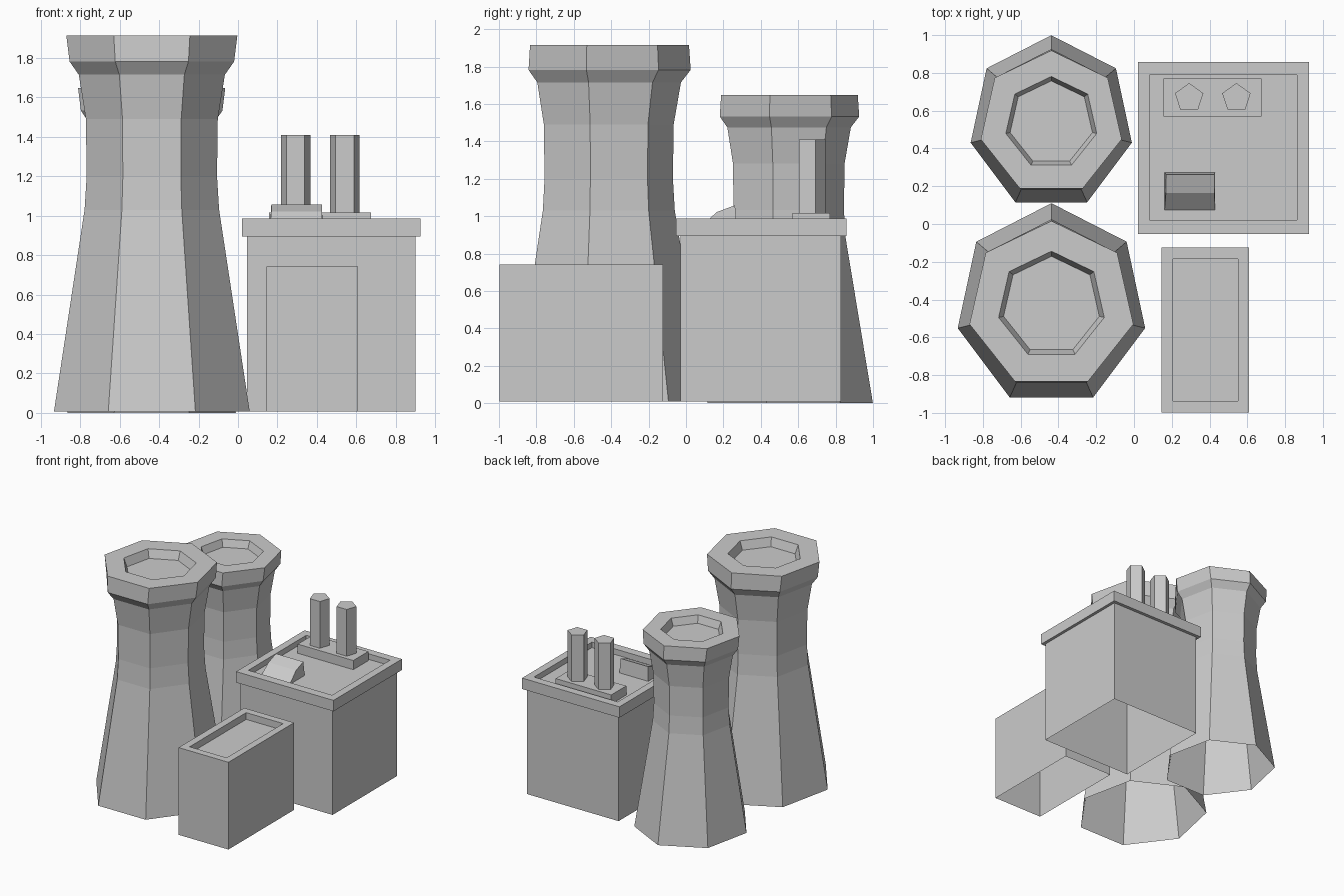
import bpy, bmesh
from math import sin, cos, pi

if "Cube" in bpy.data.objects:
    bpy.data.objects.remove(bpy.data.objects["Cube"])


def make(name, bm):
    bmesh.ops.recalc_face_normals(bm, faces=bm.faces)
    me = bpy.data.meshes.new(name)
    bm.to_mesh(me)
    bm.free()
    ob = bpy.data.objects.new(name, me)
    bpy.context.collection.objects.link(ob)
    return ob


def loft(name, rings):
    """Skin a stack of rings; the last is capped, the underside stays open."""
    bm = bmesh.new()
    loops = [[bm.verts.new(p) for p in r] for r in rings]
    n = len(loops[0])
    for a, b in zip(loops, loops[1:]):
        for i in range(n):
            j = (i + 1) % n
            bm.faces.new((a[i], a[j], b[j], b[i]))
    bm.faces.new(loops[-1])
    return make(name, bm)


def ngon(n, cx, cy, rx, ry, z):
    return [(cx + rx * cos(pi / 2 + 2 * pi * i / n),
             cy + ry * sin(pi / 2 + 2 * pi * i / n), z) for i in range(n)]


def rect(x0, x1, y0, y1, z):
    return [(x0, y0, z), (x1, y0, z), (x1, y1, z), (x0, y1, z)]


# Cooling towers: (rx, ry, z) profile ending in the recessed top
TOWER = [(.509, .541, 0), (.35, .371, 1.03), (.339, .361, 1.2),
         (.343, .365, 1.49), (.38, .404, 1.715), (.428, .456, 1.782),
         (.445, .447, 1.915), (.287, .287, 1.915), (.26, .26, 1.845)]


def tower(name, cx, cy, s, z0):
    loft(name, [ngon(7, cx, cy, rx * s, ry * s, max(z0, z * s))
                for rx, ry, z in TOWER])


tower("front_cooling_tower", -.437, -.431, 1.0, .008)
tower("back_cooling_tower", -.438, .534, .86, 0)

# Main building with overhanging parapet and sunken roof
loft("main_building", [
    rect(.046, .901, -.03, .83, .008),
    rect(.046, .901, -.03, .83, .895),
    rect(.02, .926, -.053, .857, .895),
    rect(.02, .926, -.053, .857, .987),
    rect(.082, .862, .02, .79, .987),
    rect(.082, .862, .02, .79, .94)])

# Low annex with sunken roof
loft("annex", [
    rect(.145, .609, -.997, -.124, .008),
    rect(.145, .609, -.997, -.124, .742),
    rect(.206, .55, -.937, -.185, .742),
    rect(.206, .55, -.937, -.185, .685)])

# Chimney plinth and two five-sided chimneys
loft("chimney_plinth", [rect(.157, .674, .57, .77, z) for z in (.94, 1.017)])
for side, cx in (("left", .292), ("right", .542)):
    loft(side + "_chimney",
         [ngon(5, cx, .668, .079, .078, z) for z in (1.017, 1.41)])

# Roof vent: sloped wedge profile extruded along x
PROFILE = [(.074, .94), (.165, 1.022), (.262, 1.058), (.272, .94)]
loft("roof_vent", [[(x + d * (z > 1), y, z) for y, z in PROFILE]
                   for x, d in ((.162, .007), (.43, -.005))])
vent = bpy.data.objects["roof_vent"]
bm = bmesh.new()
bm.from_mesh(vent.data)
bmesh.ops.holes_fill(bm, edges=bm.edges, sides=4)
bmesh.ops.recalc_face_normals(bm, faces=bm.faces)
bm.to_mesh(vent.data)
bm.free()
